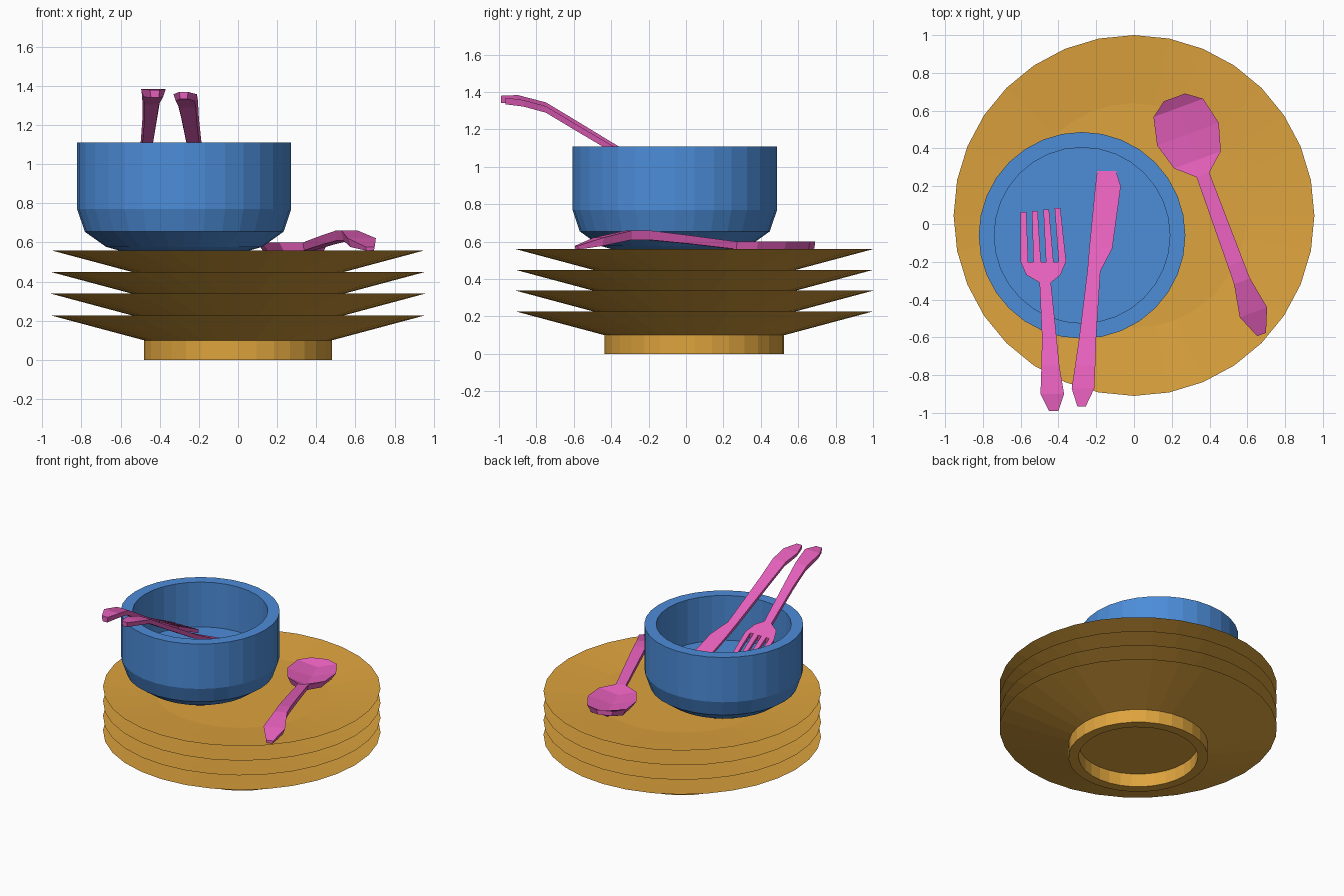
import bpy, bmesh, math
from mathutils import Matrix, Vector

cube = bpy.data.objects.get("Cube")
if cube:
    bpy.data.objects.remove(cube, do_unlink=True)


def material(name, rgb):
    m = bpy.data.materials.new(name)
    m.use_nodes = True
    m.diffuse_color = (*rgb, 1)
    m.node_tree.nodes["Principled BSDF"].inputs["Base Color"].default_value = (*rgb, 1)
    return m


ochre = material("ochre", (0.73, 0.37, 0.048))
blue = material("blue", (0.073, 0.266, 0.694))
pink = material("pink", (0.775, 0.114, 0.491))


def finish(bm, name, mat, location=(0, 0, 0), turn=0):
    bmesh.ops.remove_doubles(bm, verts=bm.verts, dist=1e-5)
    bmesh.ops.recalc_face_normals(bm, faces=bm.faces)
    mesh = bpy.data.meshes.new(name)
    bm.to_mesh(mesh)
    bm.free()
    mesh.materials.append(mat)
    obj = bpy.data.objects.new(name, mesh)
    obj.matrix_world = Matrix.Translation(location) @ Matrix.Rotation(turn, 4, "Z")
    bpy.context.collection.objects.link(obj)
    return obj


def lathe(name, profile, mat, location, sides=32):
    """Spin a (radius, height) profile about the z axis."""
    bm = bmesh.new()
    verts = [bm.verts.new((r, 0, z)) for r, z in profile]
    edges = [bm.edges.new(pair) for pair in zip(verts, verts[1:])]
    bmesh.ops.spin(bm, geom=verts + edges, cent=(0, 0, 0), axis=(0, 0, 1),
                   angle=math.tau, steps=sides, use_merge=False)
    return finish(bm, name, mat, location)


def loft(bm, rows):
    """Skin sections given as (y, left x, right x, top z, thickness, dip)."""
    rings = []
    for y, left, right, z, thick, dip in rows:
        mid, half = (left + right) / 2, (right - left) / 2
        low = half * 0.8
        section = [(left, z), (mid, z - dip), (right, z),
                   (mid + low, z - thick), (mid, z - thick - dip * 0.5), (mid - low, z - thick)]
        rings.append([bm.verts.new((x, y, h)) for x, h in section])
    for a, b in zip(rings, rings[1:]):
        for i in range(len(a)):
            j = (i + 1) % len(a)
            bm.faces.new((a[i], a[j], b[j], b[i]))
    bm.faces.new(rings[0])
    bm.faces.new(rings[-1])


# Stack of plates, each with a foot ring and a sharp rim
plate = [(0, 0.1), (0.41, 0.1), (0.41, 0), (0.48, 0), (0.48, 0.1),
         (0.955, 0.227), (0.595, 0.197), (0, 0.197)]
for k in range(4):
    lathe(f"plate_{k + 1}", plate, ochre, (0, 0.045, 0.111 * k))

# Bowl with thick wall and flat inner floor
bowl = [(0, 0.53), (0.3, 0.53), (0.33, 0.558), (0.4, 0.578), (0.508, 0.655),
        (0.547, 0.77), (0.547, 1.11), (0.465, 1.11), (0.465, 0.77), (0, 0.77)]
lathe("bowl", bowl, blue, (-0.275, -0.06, 0))

# Bent line followed by the leaning fork and knife
LEAN = [(-1, 1.375), (-0.97, 1.39), (-0.89, 1.383), (-0.75, 1.345),
        (-0.6, 1.255), (-0.39, 1.12), (0, 0.92), (0.3, 0.785)]


def lean(y):
    for (y0, z0), (y1, z1) in zip(LEAN, LEAN[1:]):
        if y <= y1:
            return z0 + (z1 - z0) * (y - y0) / (y1 - y0)
    return LEAN[-1][1]


def leaning(bm, outline, drop=0.0, thick=0.04):
    loft(bm, [(y, a, b, lean(y) - drop, thick, 0) for y, a, b in outline])


# Fork: handle and head, then four tines
bm = bmesh.new()
leaning(bm, [(-0.99, -0.45, -0.4), (-0.9, -0.495, -0.37), (-0.75, -0.49, -0.395),
             (-0.6, -0.487, -0.41), (-0.31, -0.5, -0.44), (-0.27, -0.57, -0.39),
             (-0.2, -0.6, -0.36)])
for i in range(4):
    base, tip = -0.58 + 0.067 * i, -0.585 + 0.06 * i
    leaning(bm, [(-0.2, base - 0.02, base + 0.02),
                 (0.063 + 0.007 * i, tip - 0.015, tip + 0.015)], thick=0.03)
finish(bm, "fork", pink)

# Knife: handle flowing into a broad blade
bm = bmesh.new()
leaning(bm, [(-0.965, -0.3, -0.255), (-0.87, -0.33, -0.21), (-0.75, -0.312, -0.205),
             (-0.6, -0.29, -0.2), (-0.25, -0.247, -0.178), (-0.13, -0.237, -0.115),
             (0.2, -0.205, -0.07), (0.28, -0.195, -0.095)], drop=0.02, thick=0.035)
finish(bm, "knife", pink)

# Spoon: arched handle and hollow head, lying on the top plate
bm = bmesh.new()
spoon = [(-0.9, 0.025, 0.578, 0.02, 0), (-0.775, 0.077, 0.622, 0.045, 0),
         (-0.6, 0.045, 0.66, 0.05, 0), (-0.5, 0.043, 0.66, 0.05, 0),
         (-0.28, 0.04, 0.635, 0.045, 0), (0, 0.036, 0.6, 0.04, 0),
         (0.085, 0.132, 0.6, 0.05, 0.04), (0.23, 0.174, 0.6, 0.05, 0.045),
         (0.378, 0.14, 0.6, 0.05, 0.04), (0.437, 0.06, 0.6, 0.035, 0)]
loft(bm, [(u, -w, w, z, t, d) for u, w, z, t, d in spoon])
finish(bm, "spoon", pink, (0.365, 0.26, 0), math.atan2(0.345, 0.939))
